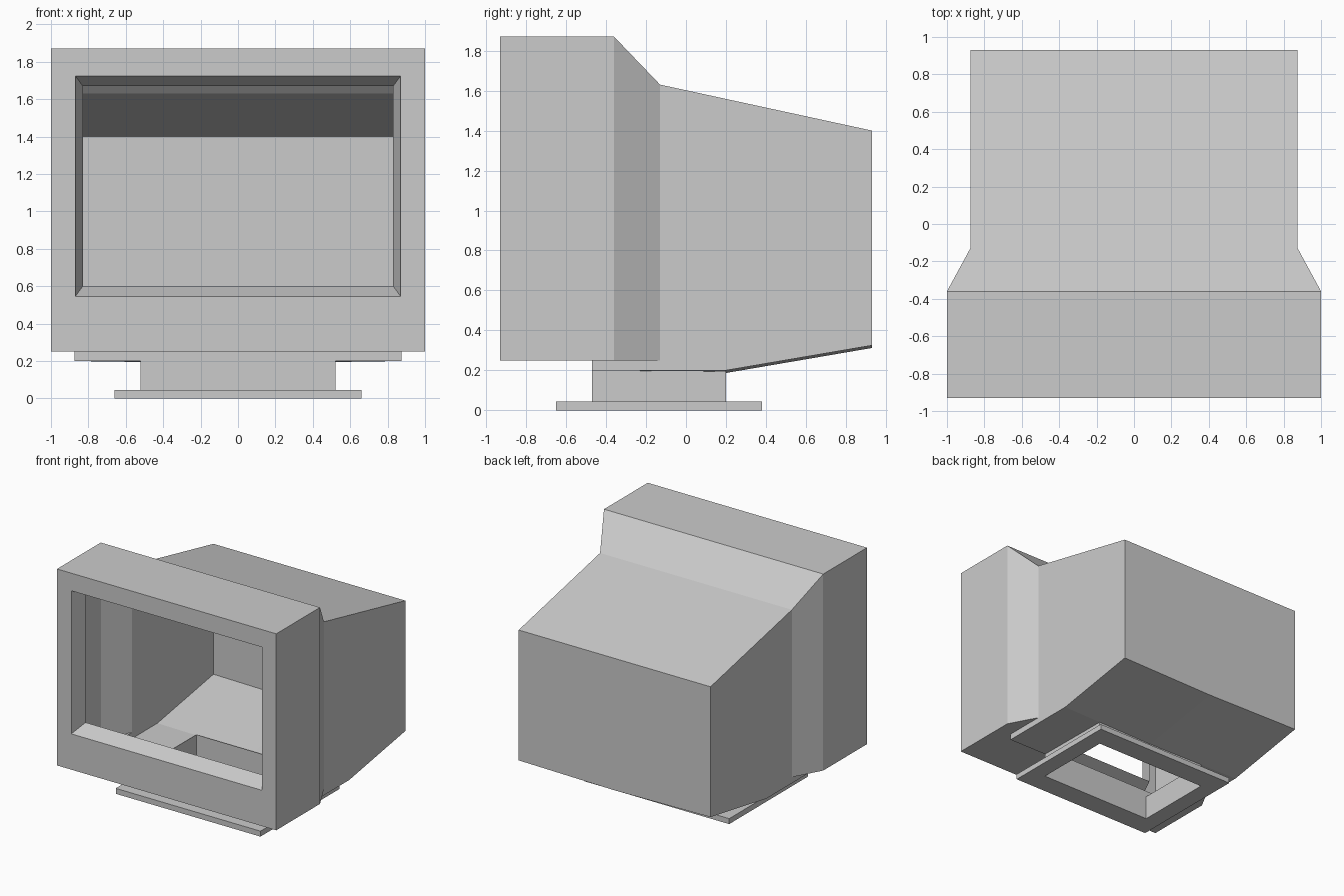
import bpy
import bmesh

cube = bpy.data.objects.get("Cube")
if cube:
    bpy.data.objects.remove(cube, do_unlink=True)

grey = bpy.data.materials.new("matte_grey")
grey.use_nodes = True
colour = (0.6, 0.6, 0.6, 1)
grey.diffuse_color = colour
grey.node_tree.nodes["Principled BSDF"].inputs["Base Color"].default_value = colour


def finish(name, bm):
    mesh = bpy.data.meshes.new(name)
    bm.to_mesh(mesh)
    bm.free()
    mesh.materials.append(grey)
    obj = bpy.data.objects.new(name, mesh)
    bpy.context.collection.objects.link(obj)
    return obj


def loft(name, rings):
    """Join closed four-point rings with quads."""
    bm = bmesh.new()
    loops = [[bm.verts.new(p) for p in ring] for ring in rings]
    for a, b in zip(loops, loops[1:]):
        for i in range(4):
            j = (i + 1) % 4
            bm.faces.new((a[i], a[j], b[j], b[i]))
    return finish(name, bm)


def upright(w, low, high, y):
    return [(-w, y, low), (w, y, low), (w, y, high), (-w, y, high)]


def flat(w, front, back, z):
    return [(-w, front, z), (w, front, z), (w, back, z), (-w, back, z)]


# Shared sizes
FRONT, BACK = -0.93, 0.93
SHOULDER, WAIST = -0.36, -0.13
WIDE, SLIM = 1.0, 0.875
TOP, WAIST_TOP, BACK_TOP = 1.87, 1.63, 1.40
SILL, PAN, REAR_LOW = 0.25, 0.20, 0.325
NECK_W, NECK_F, NECK_B = 0.52, -0.47, 0.20
DIP = 0.013

# Screen surround with a sloped lip around the open screen
loft("screen_bezel", [
    upright(WIDE, SILL, TOP, FRONT),
    upright(0.87, 0.545, 1.725, FRONT),
    upright(0.83, 0.60, 1.67, -0.80),
])

# Hollow casing, one half, mirrored
bm = bmesh.new()


def panel(*points):
    bm.faces.new([bm.verts.new(p) for p in points])


# Roof and rear wall
roof = [(WIDE, FRONT, TOP), (WIDE, SHOULDER, TOP),
        (SLIM, WAIST, WAIST_TOP), (SLIM, BACK, BACK_TOP)]
for a, b in zip(roof, roof[1:]):
    panel((0, *a[1:]), a, b, (0, *b[1:]))
panel((0, BACK, BACK_TOP), roof[-1], (SLIM, BACK, REAR_LOW), (0, BACK, REAR_LOW - DIP))

# Side walls
panel((WIDE, FRONT, SILL), (WIDE, SHOULDER, SILL), roof[1], roof[0])
panel((WIDE, SHOULDER, SILL), (SLIM, WAIST, SILL), roof[2], roof[1])
side = [(NECK_F, PAN), (NECK_B, PAN), (BACK, REAR_LOW), (BACK, BACK_TOP),
        (WAIST, WAIST_TOP), (WAIST, SILL), (NECK_F, SILL)]
panel(*[(SLIM, y, z) for y, z in side])

# Underside: front floor, pan front, pan strip beside the neck, rear slope
floor = [(0, FRONT), (WIDE, FRONT), (WIDE, SHOULDER),
         (SLIM, WAIST), (SLIM, NECK_F), (0, NECK_F)]
panel(*[(x, y, SILL) for x, y in floor])
panel((0, NECK_F, PAN), (SLIM, NECK_F, PAN), (SLIM, NECK_F, SILL), (0, NECK_F, SILL))
neck_z = PAN - DIP * (1 - NECK_W / SLIM)
panel((NECK_W, NECK_F, PAN), (SLIM, NECK_F, PAN),
      (SLIM, NECK_B, PAN), (NECK_W, NECK_B, neck_z))
panel((0, NECK_B, PAN - DIP), (NECK_W, NECK_B, neck_z), (SLIM, NECK_B, PAN),
      (SLIM, BACK, REAR_LOW), (0, BACK, REAR_LOW - DIP))

bmesh.ops.remove_doubles(bm, verts=bm.verts, dist=0.0005)
bmesh.ops.recalc_face_normals(bm, faces=bm.faces)
casing = finish("casing", bm)
casing.modifiers.new("mirror", "MIRROR").use_clip = True

# Open neck and ring-shaped foot
loft("stand_neck", [flat(NECK_W, NECK_F, NECK_B, z) for z in (0, PAN)])
loft("stand_foot", [
    flat(NECK_W, NECK_F, NECK_B, 0),
    flat(0.66, -0.65, 0.38, 0),
    flat(0.66, -0.65, 0.38, 0.045),
    flat(NECK_W, NECK_F, NECK_B, 0.045),
])
